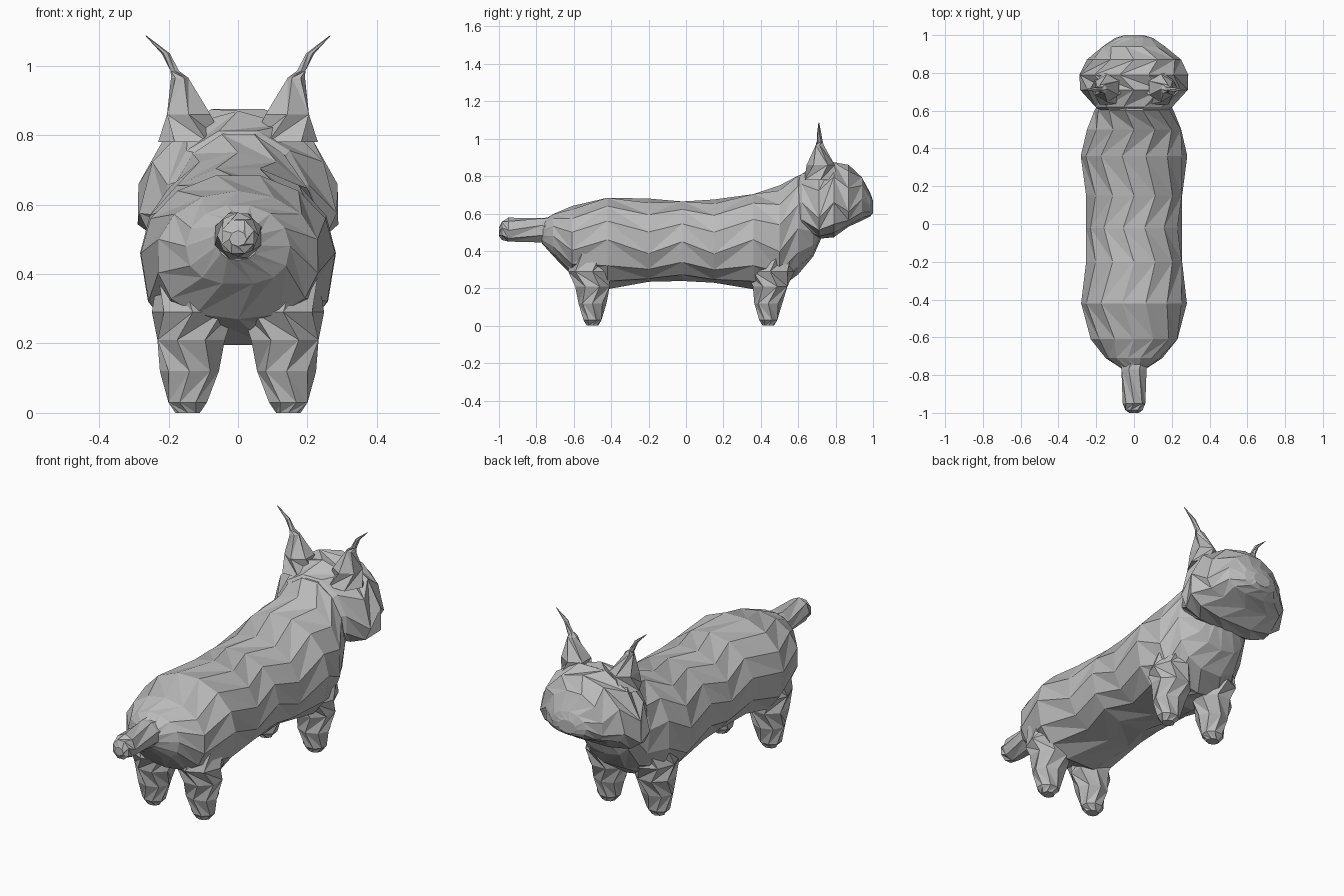
import bpy, bmesh, math
from mathutils import Vector

cube = bpy.data.objects.get("Cube")
if cube:
    bpy.data.objects.remove(cube, do_unlink=True)

fur = bpy.data.materials.new("grey fur")
fur.use_nodes = True
GREY = (0.5, 0.5, 0.5, 1)
fur.diffuse_color = GREY
fur.node_tree.nodes["Principled BSDF"].inputs["Base Color"].default_value = GREY


def loft(name, rings):
    """Skin equal-sized rings with triangles and close both ends."""
    bm = bmesh.new()
    loops = [[bm.verts.new(p) for p in ring] for ring in rings]
    n = len(loops[0])
    for k, (a, b) in enumerate(zip(loops, loops[1:])):
        for i in range(n):
            j = (i + 1) % n
            if k % 2:
                bm.faces.new((a[i], a[j], b[i]))
                bm.faces.new((a[j], b[j], b[i]))
            else:
                bm.faces.new((a[i], a[j], b[j]))
                bm.faces.new((a[i], b[j], b[i]))
    bm.faces.new(loops[0])
    bm.faces.new(loops[-1])
    bmesh.ops.recalc_face_normals(bm, faces=bm.faces)
    mesh = bpy.data.meshes.new(name)
    bm.to_mesh(mesh)
    bm.free()
    mesh.materials.append(fur)
    obj = bpy.data.objects.new(name, mesh)
    bpy.context.collection.objects.link(obj)
    return obj


def sections(rows, sides, power=1.0):
    """Upright rings; each row is y, height of widest point, half width, top, bottom."""
    rings = []
    for k, (y, mid, wide, top, bottom) in enumerate(rows):
        ring = []
        for i in range(sides):
            a = math.tau * (i + 0.5 * (k % 2)) / sides + math.pi / 2
            c, s = math.cos(a), math.sin(a)
            p = power if s < 0 else 1.0
            x = math.copysign(abs(c) ** p, c) * wide
            z = mid + s * (top - mid) if s >= 0 else mid - abs(s) ** p * (mid - bottom)
            ring.append(Vector((x, y, z)))
        rings.append(ring)
    return rings


def discs(rows, sides):
    """Level rings; each row is x, y, z, half width, half depth."""
    return [[Vector((x + rx * math.cos(math.tau * (i + 0.5 * (k % 2)) / sides),
                     y + ry * math.sin(math.tau * (i + 0.5 * (k % 2)) / sides), z))
             for i in range(sides)] for k, (x, y, z, rx, ry) in enumerate(rows)]


def pair(name, rings):
    """A part on the model's left and right."""
    for side, sign in (("left", 1), ("right", -1)):
        loft(f"{side}_{name}", [[Vector((p.x * sign, p.y, p.z)) for p in r] for r in rings])


# Long body rising into the neck
loft("body", sections([
    (-0.77, 0.50, 0.06, 0.56, 0.44),
    (-0.71, 0.48, 0.15, 0.60, 0.37),
    (-0.61, 0.46, 0.235, 0.64, 0.27),
    (-0.42, 0.46, 0.28, 0.69, 0.19),
    (-0.20, 0.45, 0.26, 0.68, 0.235),
    (-0.02, 0.45, 0.255, 0.67, 0.235),
    (0.15, 0.45, 0.26, 0.675, 0.23),
    (0.36, 0.46, 0.282, 0.71, 0.19),
    (0.50, 0.48, 0.255, 0.75, 0.20),
    (0.60, 0.52, 0.21, 0.81, 0.27),
    (0.68, 0.56, 0.165, 0.83, 0.37),
    (0.73, 0.60, 0.10, 0.75, 0.48),
], 14, 0.8))

# Broad head with low cheeks and a blunt muzzle
loft("head", sections([
    (0.54, 0.65, 0.10, 0.74, 0.58),
    (0.62, 0.60, 0.21, 0.82, 0.50),
    (0.71, 0.575, 0.285, 0.87, 0.465),
    (0.79, 0.58, 0.297, 0.885, 0.47),
    (0.87, 0.61, 0.25, 0.86, 0.53),
    (0.94, 0.63, 0.17, 0.80, 0.56),
    (0.985, 0.64, 0.10, 0.71, 0.585),
    (1.0, 0.64, 0.05, 0.67, 0.60),
], 12, 0.8))

# Stubby tail
loft("tail", sections([
    (-0.66, 0.51, 0.085, 0.59, 0.43),
    (-0.77, 0.51, 0.072, 0.58, 0.44),
    (-0.95, 0.51, 0.06, 0.578, 0.45),
    (-0.985, 0.505, 0.05, 0.56, 0.455),
    (-1.0, 0.50, 0.025, 0.525, 0.48),
], 8))

# Tapering legs
for name, y, lean in (("front_leg", 0.44, 0.01), ("back_leg", -0.5, 0.0)):
    pair(name, discs([
        (0.145, y, 0.0, 0.035, 0.03),
        (0.145, y, 0.03, 0.06, 0.052),
        (0.14, y, 0.12, 0.085, 0.075),
        (0.135, y + lean, 0.21, 0.105, 0.10),
        (0.13, y + lean, 0.29, 0.118, 0.13),
        (0.12, y + lean, 0.40, 0.12, 0.13),
    ], 8))

# Pointed ears ending in curved tufts
pair("ear", discs([
    (0.135, 0.72, 0.78, 0.095, 0.10),
    (0.142, 0.72, 0.86, 0.072, 0.075),
    (0.168, 0.715, 0.965, 0.025, 0.025),
    (0.182, 0.715, 0.985, 0.014, 0.016),
    (0.208, 0.712, 1.035, 0.012, 0.012),
    (0.266, 0.71, 1.087, 0.002, 0.002),
], 6))
